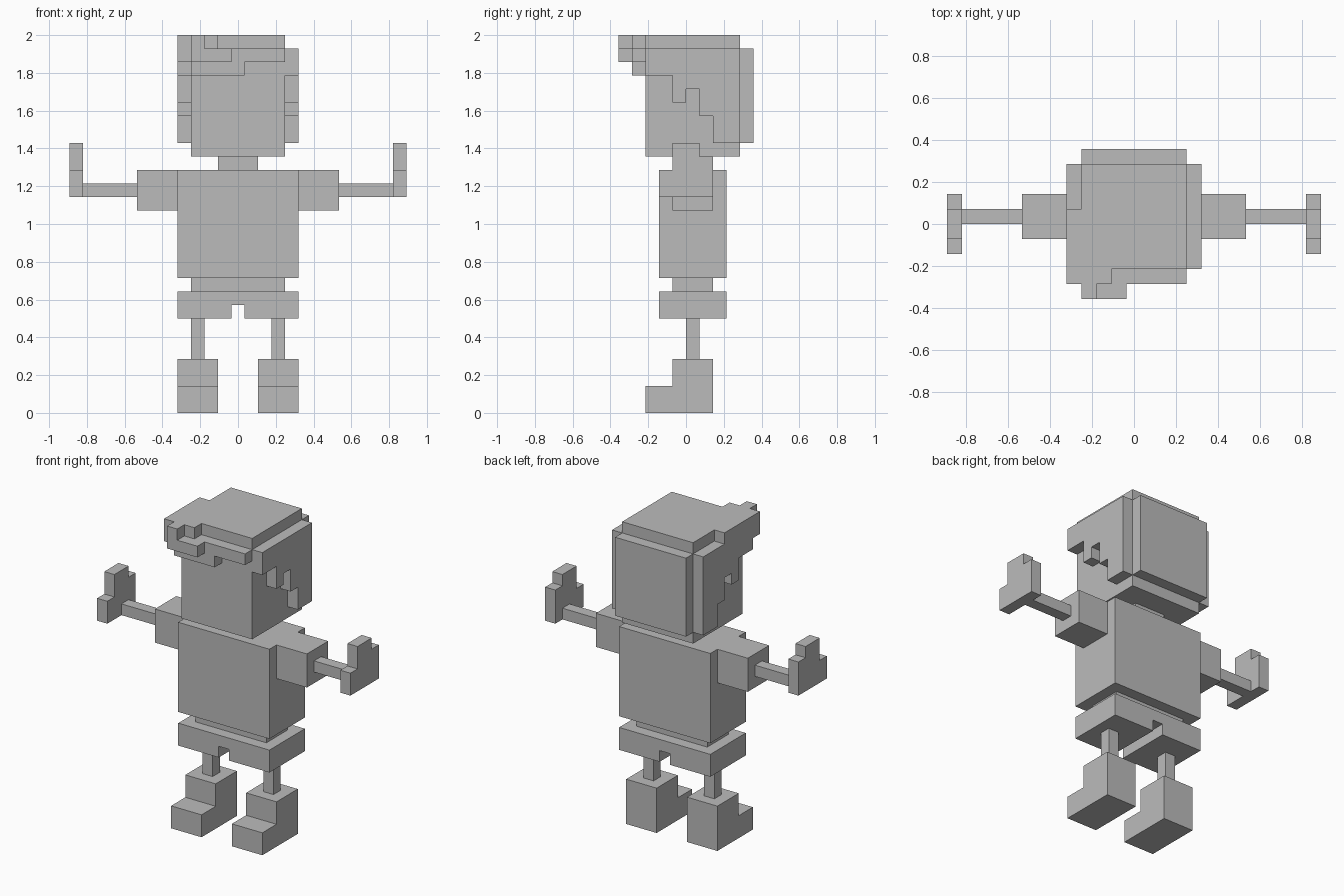
import bpy, bmesh, math
from mathutils import Vector

if "Cube" in bpy.data.objects:
    bpy.data.objects.remove(bpy.data.objects["Cube"])

U = 2 / 28  # size of one block

grey = bpy.data.materials.new("plain_grey")
grey.diffuse_color = (0.5, 0.5, 0.5, 1)
grey.use_nodes = True
grey.node_tree.nodes["Principled BSDF"].inputs["Base Color"].default_value = grey.diffuse_color


def box(x0, x1, y0, y1, z0, z1):
    """Cells of a block; x cells are centred on whole numbers."""
    return {(x, y, z) for x in range(math.ceil(x0), math.ceil(x1))
            for y in range(y0, y1) for z in range(z0, z1)}


def flip(cells):
    return {(-x, y, z) for x, y, z in cells}


parts = {}

# Torso, neck and hips
parts["torso"] = box(-4.5, 4.5, -2, 3, 10, 18)
parts["neck"] = box(-1.5, 1.5, -1, 2, 18, 19)
parts["waist"] = box(-3.5, 3.5, -1, 2, 9, 10)
parts["shorts"] = box(-4.5, 4.5, -2, 3, 7, 9) - box(-0.5, 0.5, -2, 3, 7, 8)

# Limbs, mirrored
limbs = {
    "sleeve": box(4.5, 7.5, -1, 2, 15, 18),
    "forearm": box(7.5, 11.5, 0, 1, 16, 17),
    "hand": (box(11.5, 12.5, -2, -1, 16, 18) | box(11.5, 12.5, -1, 1, 16, 20)
             | box(11.5, 12.5, 1, 2, 16, 19)),
    "leg": box(2.5, 3.5, 0, 1, 4, 7),
    "boot": box(1.5, 4.5, -1, 2, 0, 4) | box(1.5, 4.5, -3, -1, 0, 2),
}
for name, cells in limbs.items():
    parts["right_" + name] = cells
    parts["left_" + name] = flip(cells)

# Head
parts["head"] = box(-3.5, 3.5, -3, 4, 19, 27)

# Hair: crown, back, stepped sides, fringe and quiff
side = set()
for y0, y1, low in ((-3, -1, 25), (-1, 0, 23), (0, 1, 24), (1, 2, 22), (2, 4, 20)):
    side |= box(3.5, 4.5, y0, y1, low, 27)
parts["hair"] = (
    box(-3.5, 3.5, -3, 4, 27, 28) | box(-4.5, -3.5, -4, 1, 27, 28)
    | box(-3.5, 3.5, 4, 5, 20, 27) | side | flip(side)
    | box(-4.5, -1.5, -4, -3, 27, 28) | box(-4.5, 3.5, -4, -3, 26, 27)
    | box(-3.5, 0.5, -4, -3, 25, 26)
    | box(-3.5, -2.5, -5, -4, 27, 28) | box(-3.5, -0.5, -5, -4, 26, 27))

solid = set().union(*parts.values())


def build(name, cells):
    """Skin the cells, leaving out faces buried against any other block."""
    bm = bmesh.new()
    for c in cells:
        centre = Vector((c[0], c[1] + 0.5, c[2] + 0.5))
        for axis in range(3):
            for sign in (-1, 1):
                n = Vector((0, 0, 0))
                n[axis] = sign
                if tuple(int(a + b) for a, b in zip(c, n)) in solid:
                    continue
                a = Vector((0, 0, 0))
                a[(axis + 1) % 3] = 0.5
                b = n.cross(a)
                mid = centre + n * 0.5
                bm.faces.new([bm.verts.new((mid + p) * U)
                              for p in (-a - b, a - b, a + b, b - a)])
    bmesh.ops.remove_doubles(bm, verts=bm.verts, dist=0.001)
    bmesh.ops.dissolve_limit(bm, angle_limit=0.01, verts=bm.verts, edges=bm.edges)
    mesh = bpy.data.meshes.new(name)
    bm.to_mesh(mesh)
    bm.free()
    mesh.materials.append(grey)
    bpy.context.collection.objects.link(bpy.data.objects.new(name, mesh))


for name, cells in parts.items():
    build(name, cells)
